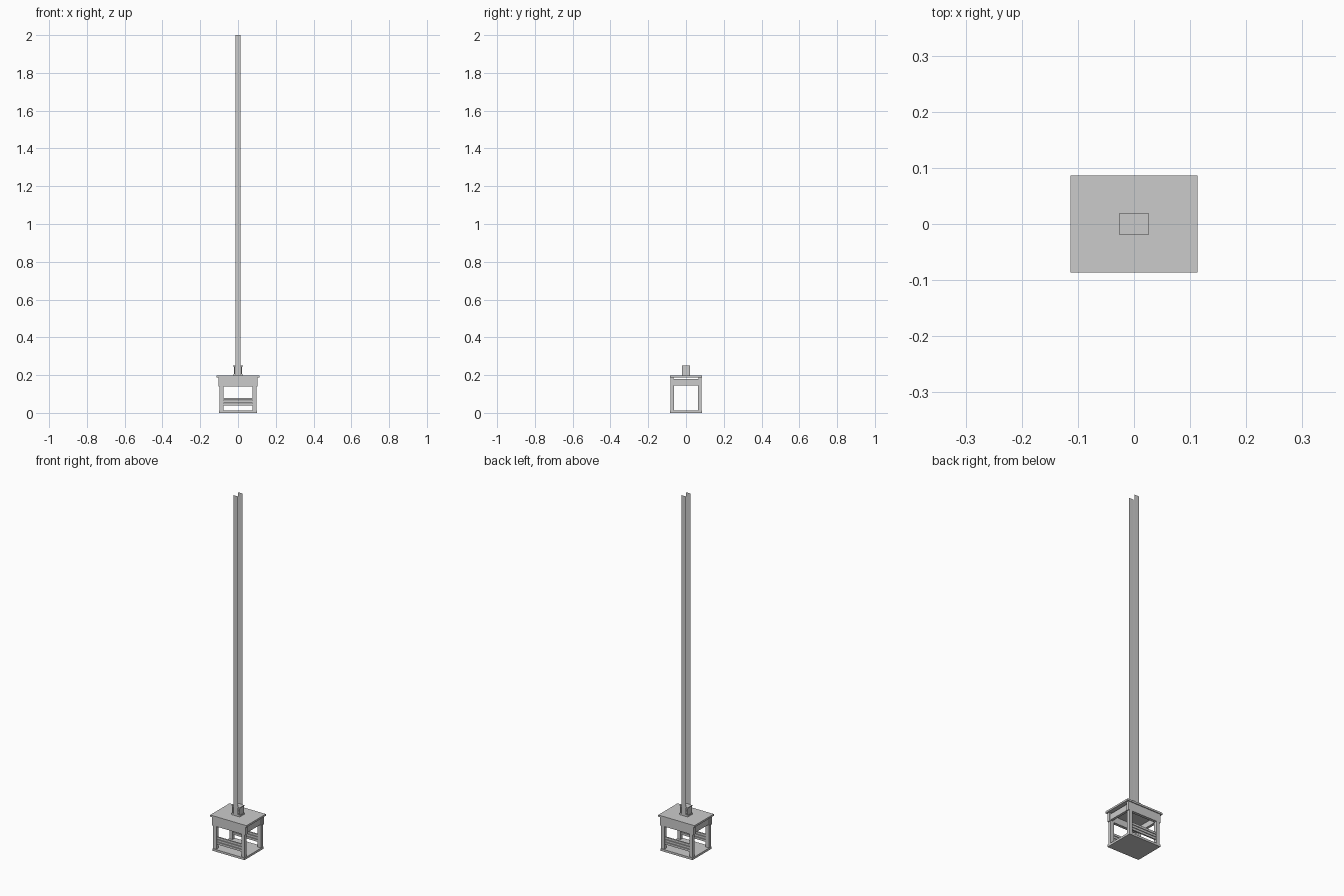
import bpy

if "Cube" in bpy.data.objects:
    bpy.data.objects.remove(bpy.data.objects["Cube"])

def box(name, x0, x1, y0, y1, z0, z1):
    v = [(x, y, z) for x in (x0, x1) for y in (y0, y1) for z in (z0, z1)]
    f = [(0, 1, 3, 2), (4, 6, 7, 5), (0, 4, 5, 1), (2, 3, 7, 6), (0, 2, 6, 4), (1, 5, 7, 3)]
    me = bpy.data.meshes.new(name)
    me.from_pydata(v, [], f)
    ob = bpy.data.objects.new(name, me)
    bpy.context.collection.objects.link(ob)
    return ob

def cbox(name, cx, cy, sx, sy, z0, z1):
    return box(name, cx - sx / 2, cx + sx / 2, cy - sy / 2, cy + sy / 2, z0, z1)

# floor and roof
cbox("floor", 0, 0, 0.20, 0.17, 0.0, 0.012)
cbox("roof", 0, 0, 0.226, 0.172, 0.188, 0.198)
cbox("ceiling", 0, 0, 0.19, 0.13, 0.175, 0.179)

for s in (-1, 1):
    # corner posts
    for t in (-1, 1):
        cbox("corner_post", 0.088 * s, 0.072 * t, 0.020, 0.018, 0.012, 0.142)
    # deep fascia front and back, recessed side headers
    cbox("fascia", 0, 0.073 * s, 0.208, 0.016, 0.140, 0.188)
    cbox("side_header", 0.092 * s, 0, 0.014, 0.13, 0.145, 0.179)
    # slatted rails front and back
    for z in (0.038, 0.053, 0.068):
        cbox("rail_slat", 0, 0.072 * s, 0.157, 0.008, z, z + 0.012)
    # flat hanging cable strips
    me = bpy.data.meshes.new("cable_strip")
    y = 0.021 * s
    me.from_pydata([(-0.014, y, 0.2), (0.014, y, 0.2), (0.014, y, 2), (-0.014, y, 2)], [], [(0, 1, 2, 3)])
    bpy.context.collection.objects.link(bpy.data.objects.new("cable_strip", me))
    # hanger cheeks
    cbox("hanger_cheek", 0.019 * s, 0, 0.006, 0.04, 0.205, 0.25)

# hanger base and cap
cbox("hanger_base", 0, 0, 0.05, 0.04, 0.198, 0.206)
cbox("hanger_cap", 0, 0, 0.052, 0.04, 0.246, 0.25)
